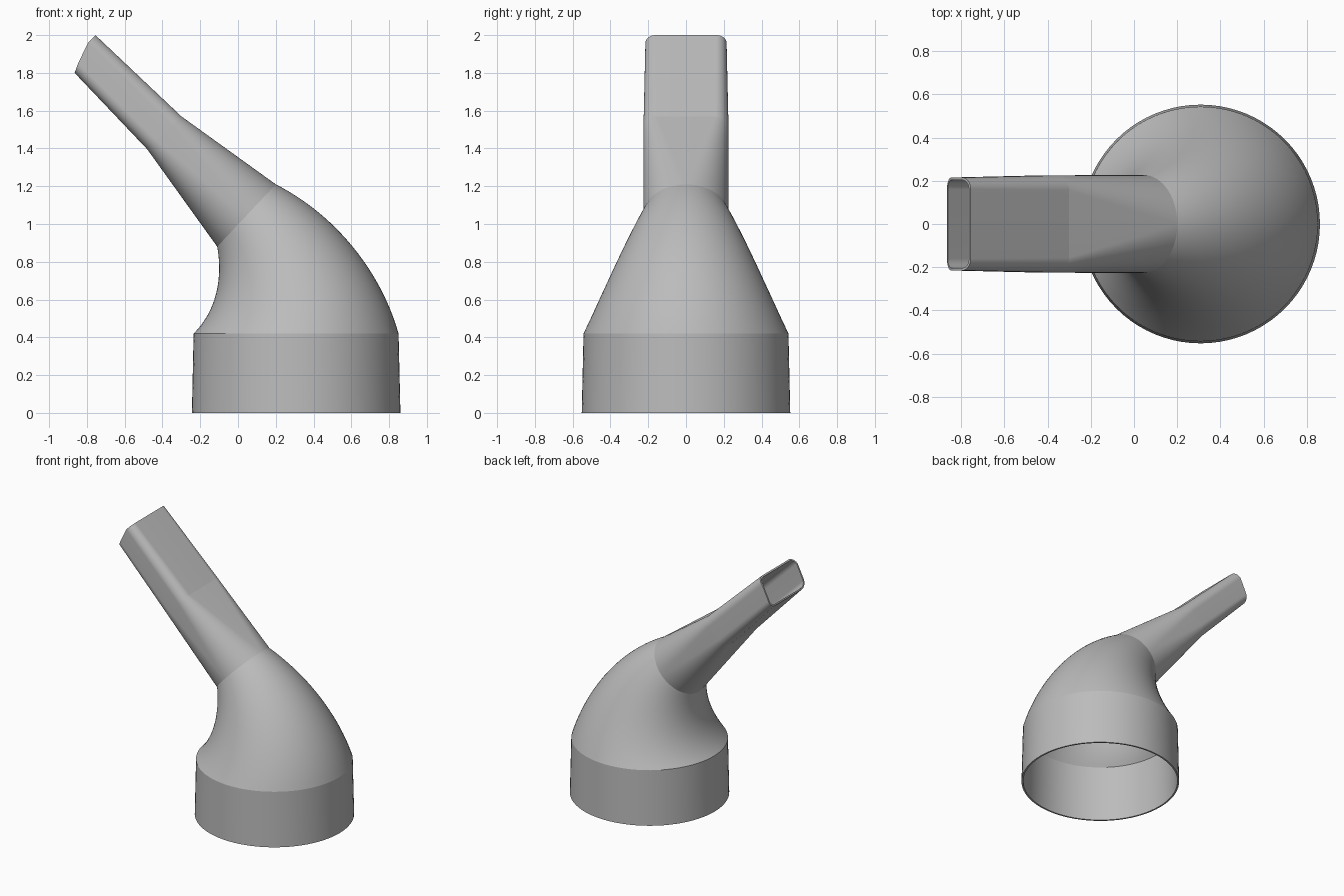
import bpy
import bmesh
import math
from mathutils import Vector

WALL = 0.012
ARC = 20  # segments per corner

cube = bpy.data.objects.get("Cube")
if cube:
    bpy.data.objects.remove(cube, do_unlink=True)

grey = bpy.data.materials.new("plastic grey")
grey.use_nodes = True
grey.diffuse_color = (0.5, 0.5, 0.5, 1)
grey.node_tree.nodes["Principled BSDF"].inputs["Base Color"].default_value = (0.5, 0.5, 0.5, 1)


def bezier(pts, t):
    a, b, c, d = (Vector(p) for p in pts)
    s = 1 - t
    return a * s**3 + b * 3 * s * s * t + c * 3 * s * t * t + d * t**3


def section(left, right, half_width=None, radius=None, bow=0.0):
    """Rounded cross-section spanning two side-profile points; a circle by default."""
    left, right = Vector(left), Vector(right)
    half = (right - left).length / 2
    return dict(left=left, right=right, half=half, width=half_width or half,
                radius=radius or half, bow=bow)


def blend(a, b, t):
    mix = {k: a[k] + (b[k] - a[k]) * t for k in a}
    mix["half"] = (mix["right"] - mix["left"]).length / 2
    mix["radius"] = min(mix["radius"], mix["half"], mix["width"])
    return mix


def ring(s, inset):
    """Points of one cross-section, shrunk by the inset."""
    centre = (s["left"] + s["right"]) / 2
    u = (s["right"] - s["left"]).normalized()
    axis = Vector((-u.y, u.x))
    half, width = s["half"] - inset, s["width"] - inset
    r = max(s["radius"] - inset, 0.01)
    pts = []
    for q in range(4):
        for i in range(ARC + 1):
            ang = math.pi / 2 * (q + i / ARC)
            su = 1 if q in (0, 3) else -1
            sv = 1 if q < 2 else -1
            du = su * (half - r) + r * math.cos(ang)
            dv = sv * (width - r) + r * math.sin(ang)
            # the mouth bulges to a blunt ridge
            f = (du / s["half"] + 1) / 2
            lift = s["bow"] * min(f / 0.64, (1 - f) / 0.36)
            p = centre + u * du + axis * lift
            pts.append((p.x, dv, p.y))
    return pts


def shell(name, sections, rim_start=False, rim_end=False):
    """Loft an outer and an inner wall, joined by rims where open."""
    bm = bmesh.new()
    walls = []
    for inset in (0, WALL):
        walls.append([[bm.verts.new(p) for p in ring(s, inset)] for s in sections])

    def bridge(a, b):
        n = len(a)
        for i in range(n):
            j = (i + 1) % n
            bm.faces.new((a[i], a[j], b[j], b[i]))

    outer, inner = walls
    for k in range(len(sections) - 1):
        bridge(outer[k], outer[k + 1])
        bridge(inner[k + 1], inner[k])
    if rim_start:
        bridge(inner[0], outer[0])
    if rim_end:
        bridge(outer[-1], inner[-1])
    bmesh.ops.remove_doubles(bm, verts=bm.verts, dist=0.0002)
    mesh = bpy.data.meshes.new(name)
    bm.to_mesh(mesh)
    bm.free()
    mesh.materials.append(grey)
    obj = bpy.data.objects.new(name, mesh)
    bpy.context.collection.objects.link(obj)
    bpy.ops.object.select_all(action="DESELECT")
    obj.select_set(True)
    bpy.context.view_layer.objects.active = obj
    bpy.ops.object.shade_smooth_by_angle(angle=math.radians(30))
    return obj


# Round collar, slightly tapered
collar_top = section((-0.235, 0.42), (0.85, 0.42))
shell("collar", [section((-0.244, 0), (0.86, 0)), collar_top], rim_start=True)

# Bent, narrowing elbow
inside = [(-0.235, 0.42), (-0.115, 0.54), (-0.08, 0.71), (-0.11, 0.88)]
outside = [(0.85, 0.42), (0.754, 0.756), (0.512, 1.051), (0.2, 1.21)]
STEPS = 24
elbow = [section(bezier(inside, i / STEPS), bezier(outside, i / STEPS))
         for i in range(STEPS + 1)]
shell("elbow", elbow)

# Neck turning from round to a rounded rectangle
throat = section((-0.48, 1.395), (-0.3, 1.57), 0.225, 0.07)
shell("neck", [blend(elbow[-1], throat, i / 6) for i in range(7)])

# Flat spout with an open, blunt mouth
mouth = section((-0.865, 1.8), (-0.755, 2.0), 0.215, 0.055, bow=0.022)
shell("spout", [throat, mouth], rim_end=True)
